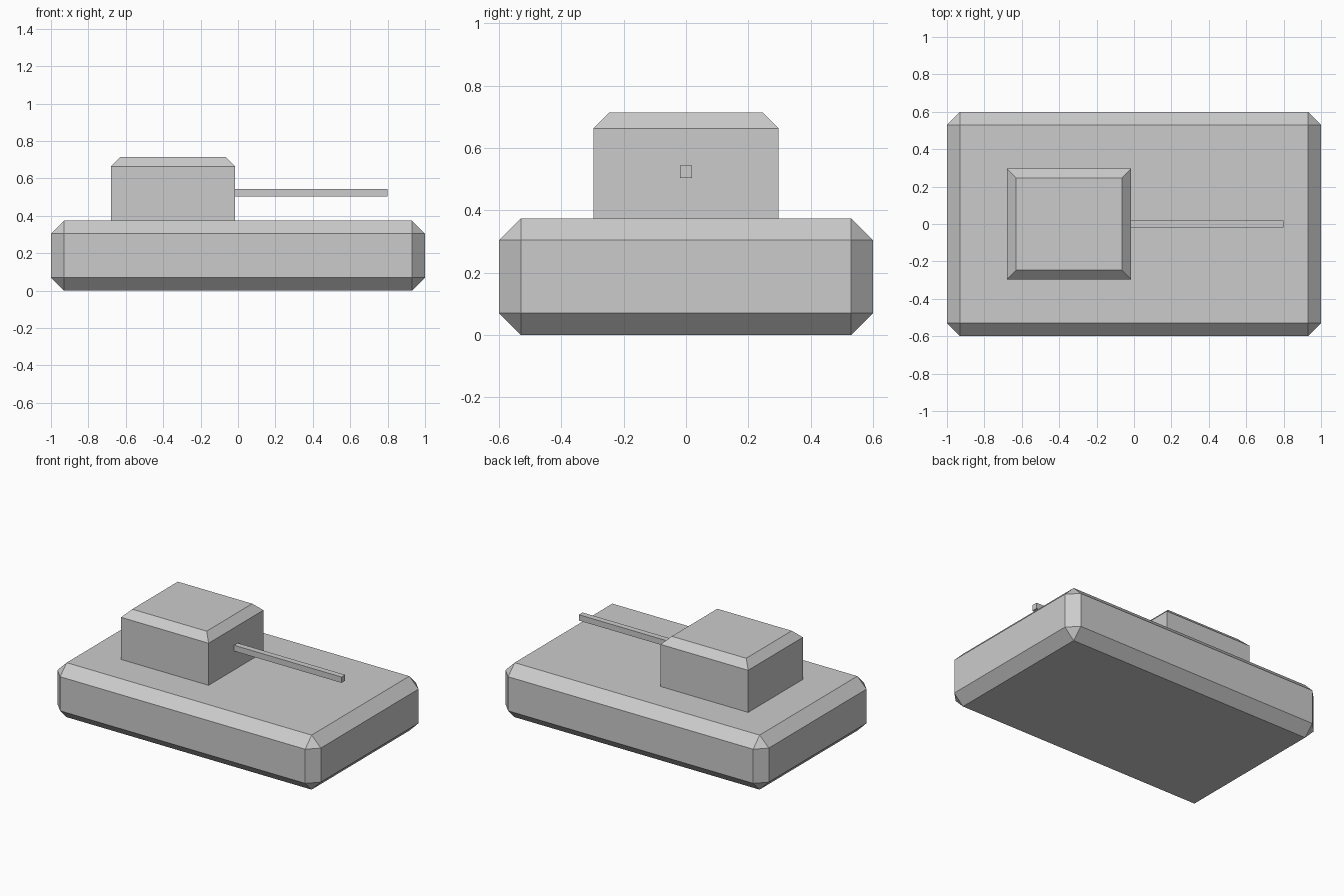
import bpy, bmesh
from mathutils import Vector

if "Cube" in bpy.data.objects:
    bpy.data.objects.remove(bpy.data.objects["Cube"])


def block(name, low, high, bevel=0.0, top_only=False):
    """Flat-shaded box between two corners, with optional chamfered edges."""
    low, high = Vector(low), Vector(high)
    bm = bmesh.new()
    bmesh.ops.create_cube(bm, size=1.0)
    bmesh.ops.scale(bm, vec=high - low, verts=bm.verts)
    bmesh.ops.translate(bm, vec=(low + high) / 2, verts=bm.verts)
    if bevel:
        edges = [e for e in bm.edges
                 if not top_only or all(abs(v.co.z - high.z) < 1e-5 for v in e.verts)]
        bmesh.ops.bevel(bm, geom=edges, offset=bevel, offset_type='OFFSET',
                        segments=1, profile=0.5, affect='EDGES')
    mesh = bpy.data.meshes.new(name)
    bm.to_mesh(mesh)
    bm.free()
    obj = bpy.data.objects.new(name, mesh)
    bpy.context.collection.objects.link(obj)
    return obj


HULL_TOP = 0.374

# Hull: slab chamfered on every edge
block("hull", (-1, -0.6, 0), (1, 0.6, HULL_TOP), bevel=0.07)

# Turret: set towards the rear, chamfered around its roof
block("turret", (-0.68, -0.297, HULL_TOP), (-0.015, 0.297, 0.713),
      bevel=0.05, top_only=True)

# Gun barrel: thin square bar from the turret face
block("gun_barrel", (-0.016, -0.02, 0.503), (0.80, 0.02, 0.543))
